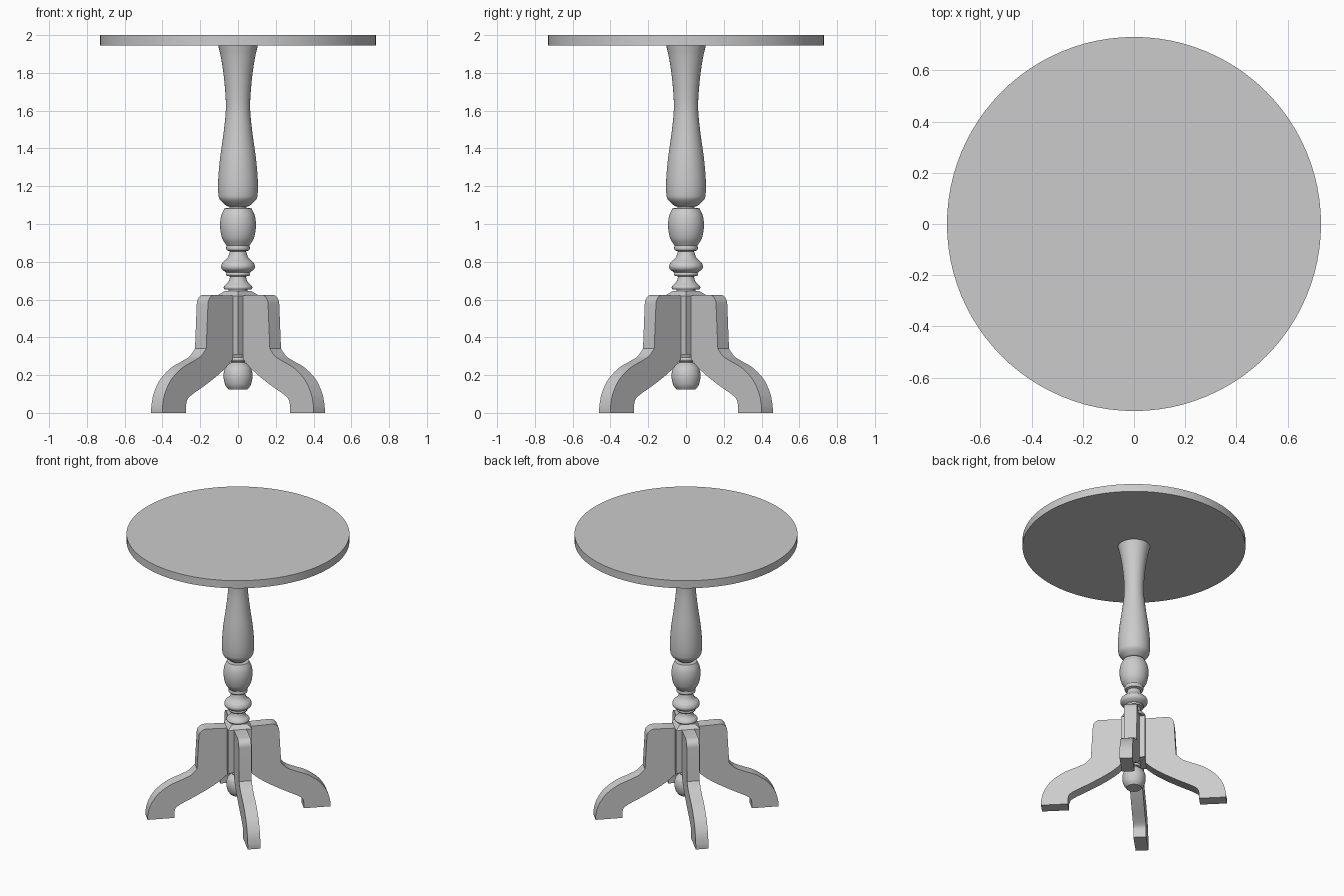
import bpy, bmesh, math
from mathutils import Vector, Matrix

if "Cube" in bpy.data.objects:
    bpy.data.objects.remove(bpy.data.objects["Cube"])


def spline(pts, n=5):
    """Smooth curve through the given points."""
    p = [Vector(q) for q in pts]
    p = [2 * p[0] - p[1]] + p + [2 * p[-1] - p[-2]]
    out = []
    for i in range(1, len(p) - 2):
        a, b, c, d = p[i - 1:i + 3]
        for k in range(n):
            t = k / n
            out.append(0.5 * (2 * b + (c - a) * t + (2 * a - 5 * b + 4 * c - d) * t * t
                              + (3 * b - a - 3 * c + d) * t ** 3))
    return out + [p[-2]]


def finish(name, bm, angle=32):
    bmesh.ops.remove_doubles(bm, verts=bm.verts, dist=1e-5)
    bmesh.ops.recalc_face_normals(bm, faces=bm.faces)
    me = bpy.data.meshes.new(name)
    bm.to_mesh(me)
    bm.free()
    ob = bpy.data.objects.new(name, me)
    bpy.context.collection.objects.link(ob)
    bpy.ops.object.select_all(action='DESELECT')
    ob.select_set(True)
    bpy.context.view_layer.objects.active = ob
    bpy.ops.object.shade_smooth_by_angle(angle=math.radians(angle))
    return ob


def lathe(name, sections, sides=48):
    """Revolve (radius, z) sections, each smooth, with creases between them."""
    prof = [q for s in sections for q in (spline(s) if len(s) > 2 else map(Vector, s))]
    bm = bmesh.new()
    rings = [[bm.verts.new((r * math.cos(a), r * math.sin(a), z))
              for a in (math.tau * i / sides for i in range(sides))] for r, z in prof]
    for lo, hi in zip(rings, rings[1:]):
        for i in range(sides):
            j = (i + 1) % sides
            bm.faces.new((lo[i], lo[j], hi[j], hi[i]))
    bm.faces.new(rings[0])
    bm.faces.new(rings[-1])
    return finish(name, bm)


# Round top
bm = bmesh.new()
bmesh.ops.create_cone(bm, cap_ends=True, segments=96, radius1=0.73, radius2=0.73,
                      depth=0.055, matrix=Matrix.Translation((0, 0, 1.9725)))
finish("table_top", bm)

# Turned column
lathe("column", [
    [(0.05, 0.63), (0.05, 0.652)],
    [(0.072, 0.654), (0.076, 0.664), (0.070, 0.675)],
    [(0.070, 0.675), (0.050, 0.695), (0.042, 0.722)],
    [(0.060, 0.726), (0.064, 0.734), (0.060, 0.742)],
    [(0.066, 0.745), (0.085, 0.760), (0.090, 0.776), (0.083, 0.795)],
    [(0.083, 0.795), (0.055, 0.822), (0.043, 0.855)],
    [(0.059, 0.860), (0.063, 0.870), (0.061, 0.884)],
    [(0.061, 0.886), (0.084, 0.925), (0.095, 0.985), (0.090, 1.040), (0.072, 1.083)],
    [(0.045, 1.085), (0.045, 1.092)],
    [(0.060, 1.095), (0.095, 1.128), (0.104, 1.160), (0.105, 1.230), (0.096, 1.340),
     (0.078, 1.470), (0.066, 1.580), (0.065, 1.660), (0.075, 1.780), (0.090, 1.880),
     (0.105, 1.946)],
])

# Square block with a sloped cap, its faces turned to meet the legs
bm = bmesh.new()
rings = []
for h, z in ((0.08, 0.31), (0.08, 0.62), (0.05, 0.645)):
    r = h * math.sqrt(2)
    rings.append([bm.verts.new((r * math.cos(a), r * math.sin(a), z))
                  for a in (math.pi / 2 * i for i in range(4))])
for lo, hi in zip(rings, rings[1:]):
    for i in range(4):
        bm.faces.new((lo[i], lo[(i + 1) % 4], hi[(i + 1) % 4], hi[i]))
bm.faces.new(rings[0])
bm.faces.new(rings[-1])
finish("leg_block", bm, 20)

# Drop finial below the block
lathe("finial", [
    [(0.050, 0.123), (0.068, 0.150), (0.077, 0.195), (0.068, 0.238), (0.042, 0.265)],
    [(0.036, 0.266), (0.036, 0.272)],
    [(0.043, 0.274), (0.047, 0.283), (0.043, 0.292)],
    [(0.038, 0.293), (0.048, 0.315)],
])

# Four curved legs on the diagonals: (radius, z) outline given thickness
outer = [(0.280, 0.34), (0.320, 0.300), (0.380, 0.272), (0.460, 0.238), (0.540, 0.178),
         (0.588, 0.105), (0.606, 0.040), (0.608, 0.0)]
inner = [(0.078, 0.287), (0.125, 0.245), (0.200, 0.195), (0.300, 0.140), (0.380, 0.100),
         (0.420, 0.072), (0.431, 0.040)]
shoulder = [(0.267 - 0.05 * (1 - math.cos(a)), 0.575 + 0.05 * math.sin(a))
            for a in (math.pi / 2 * i / 6 for i in range(6, -1, -1))]
outline = ([(0.078, 0.62)] + shoulder + [tuple(p) for p in spline(outer)]
           + [(0.431, 0.0)] + [tuple(p) for p in reversed(spline(inner))])
half = 0.042
for k, name in enumerate(("back_right_leg", "back_left_leg", "front_left_leg", "front_right_leg")):
    bm = bmesh.new()
    face = bm.faces.new([bm.verts.new((r, -half, z)) for r, z in outline])
    ext = bmesh.ops.extrude_face_region(bm, geom=[face])
    bmesh.ops.translate(bm, vec=(0, 2 * half, 0),
                        verts=[g for g in ext["geom"] if isinstance(g, bmesh.types.BMVert)])
    bmesh.ops.rotate(bm, verts=bm.verts, cent=(0, 0, 0),
                     matrix=Matrix.Rotation(math.pi / 4 + k * math.pi / 2, 3, 'Z'))
    finish(name, bm)
